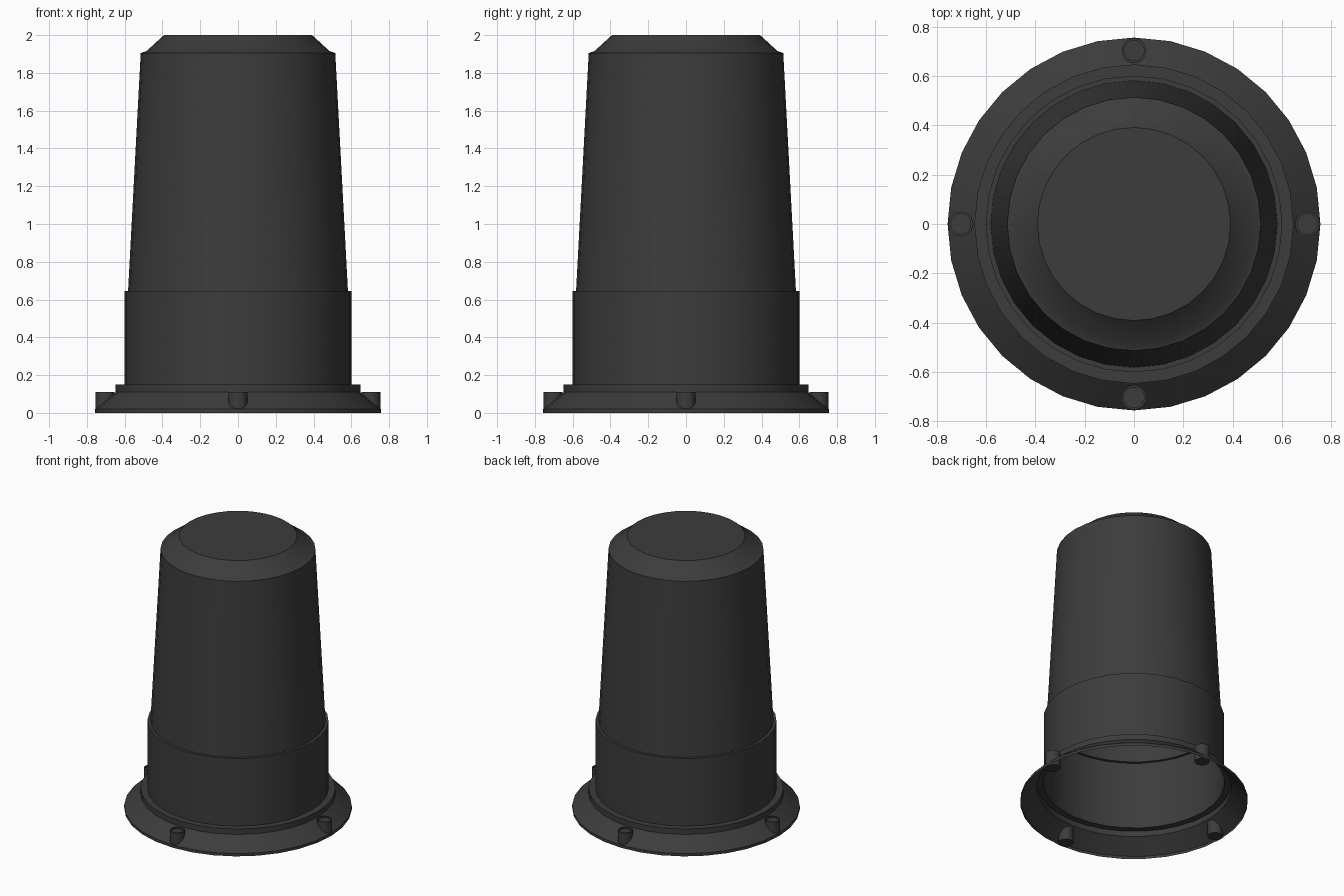
import bpy, bmesh, math

if "Cube" in bpy.data.objects:
    bpy.data.objects.remove(bpy.data.objects["Cube"])

mat = bpy.data.materials.new("dark_grey")
mat.diffuse_color = (0.045, 0.045, 0.045, 1)
mat.use_nodes = True
mat.node_tree.nodes["Principled BSDF"].inputs["Base Color"].default_value = mat.diffuse_color


def lathe(name, profile, sides, loc=(0, 0, 0)):
    """Spin a bottom-to-top (radius, z) profile around z; radius 0 is a single pole."""
    bm = bmesh.new()
    rings = []
    for r, z in profile:
        if r == 0:
            rings.append([bm.verts.new((0, 0, z))] * sides)
        else:
            rings.append([bm.verts.new((r * math.cos(2 * math.pi * i / sides),
                                        r * math.sin(2 * math.pi * i / sides), z))
                          for i in range(sides)])
    for a, b in zip(rings, rings[1:]):
        for i in range(sides):
            j = (i + 1) % sides
            quad = list(dict.fromkeys((a[i], a[j], b[j], b[i])))
            bm.faces.new(quad)
    mesh = bpy.data.meshes.new(name)
    bm.to_mesh(mesh)
    bm.free()
    mesh.materials.append(mat)
    obj = bpy.data.objects.new(name, mesh)
    obj.location = loc
    bpy.context.collection.objects.link(obj)
    bpy.ops.object.select_all(action='DESELECT')
    obj.select_set(True)
    bpy.context.view_layer.objects.active = obj
    bpy.ops.object.shade_smooth_by_angle(angle=math.radians(30))
    return obj


# Thin hollow shell, open at the bottom: flange, collar, sleeve, tapered cap
lathe("housing_shell", [
    (0.757, 0.0), (0.757, 0.02),      # flange rim
    (0.648, 0.11), (0.648, 0.15),     # sloped flange and collar
    (0.602, 0.15), (0.602, 0.645),    # lower sleeve
    (0.582, 0.645), (0.515, 1.905),   # tapered body
    (0.485, 1.915), (0.392, 2.0),     # chamfered shoulder
    (0.0, 2.0),                       # closed top
], 32)

# Four fixing pegs with shallow dished heads, passing through the flange
for k, side in enumerate(("right", "back", "left", "front")):
    a = k * math.pi / 2
    lathe("flange_peg_" + side, [
        (0.0, 0.0), (0.05, 0.0), (0.05, 0.11),
        (0.041, 0.11), (0.041, 0.1), (0.0, 0.1),
    ], 20, (0.704 * math.cos(a), 0.704 * math.sin(a), 0))
